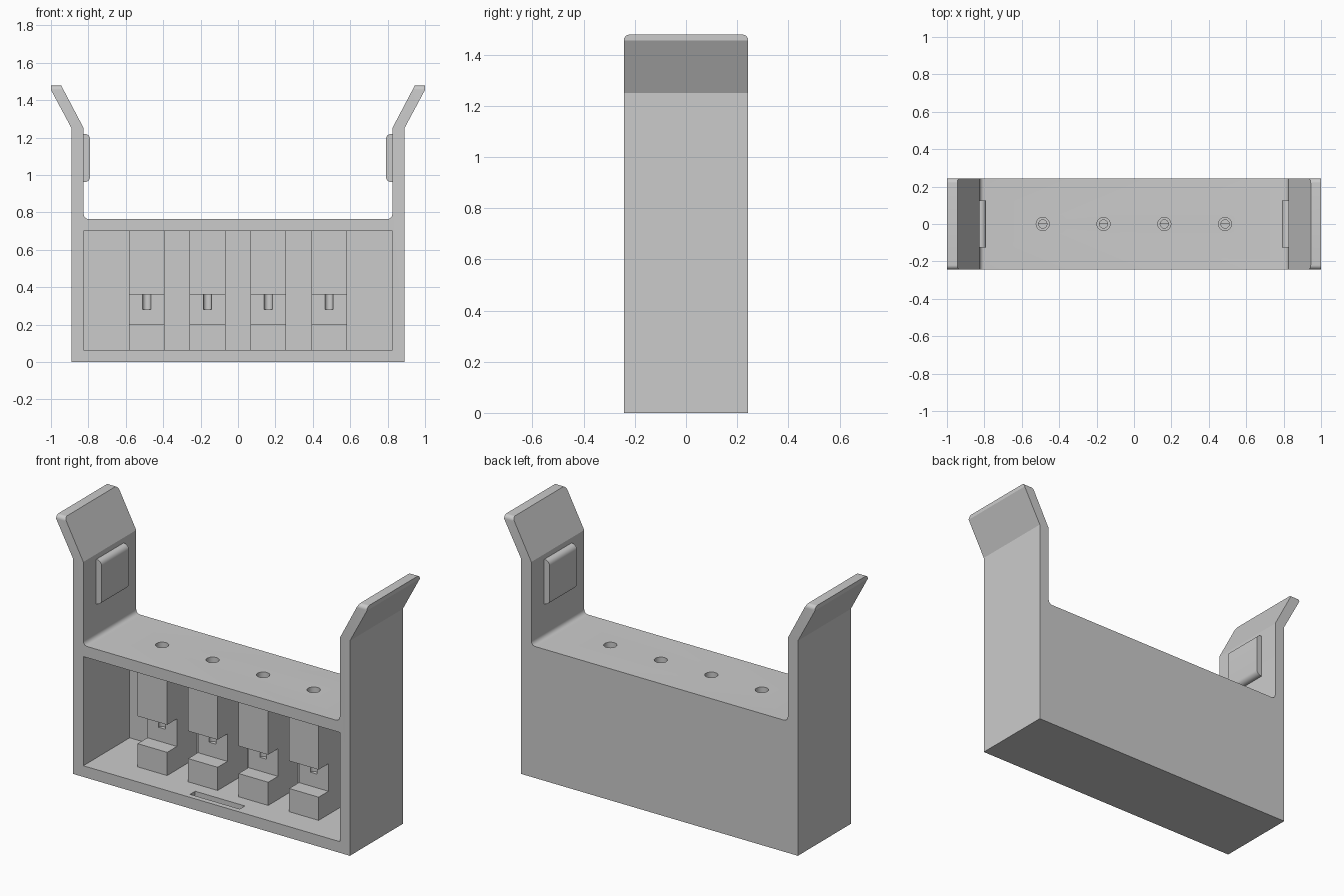
import bpy, bmesh, math
from mathutils import Matrix, Vector

if "Cube" in bpy.data.objects:
    bpy.data.objects.remove(bpy.data.objects["Cube"])

grey = bpy.data.materials.new("plain_grey")
grey.use_nodes = True
GREY = (0.6, 0.6, 0.6, 1)
grey.diffuse_color = GREY
grey.node_tree.nodes["Principled BSDF"].inputs["Base Color"].default_value = GREY

DEPTH = 0.243
SLOTS = [-0.488 + 0.325 * i for i in range(4)]


def finish(bm, name):
    bmesh.ops.recalc_face_normals(bm, faces=bm.faces)
    mesh = bpy.data.meshes.new(name)
    bm.to_mesh(mesh)
    bm.free()
    mesh.materials.append(grey)
    ob = bpy.data.objects.new(name, mesh)
    bpy.context.collection.objects.link(ob)
    return ob


def add_box(bm, x0, x1, y0, y1, z0, z1):
    size = Matrix.Diagonal((x1 - x0, y1 - y0, z1 - z0, 1))
    place = Matrix.Translation(((x0 + x1) / 2, (y0 + y1) / 2, (z0 + z1) / 2))
    return bmesh.ops.create_cube(bm, size=1, matrix=place @ size)["verts"]


def add_cylinder(bm, x, radius, z0, z1):
    bmesh.ops.create_cone(bm, cap_ends=True, segments=32, radius1=radius, radius2=radius,
                          depth=z1 - z0, matrix=Matrix.Translation((x, 0, (z0 + z1) / 2)))


def extrude_profile(bm, points, y0, y1):
    face = bm.faces.new([bm.verts.new((x, y0, z)) for x, z in points])
    out = bmesh.ops.extrude_face_region(bm, geom=[face])["geom"]
    bmesh.ops.translate(bm, verts=[v for v in out if isinstance(v, bmesh.types.BMVert)],
                        vec=(0, y1 - y0, 0))
    bmesh.ops.recalc_face_normals(bm, faces=bm.faces)


def bevel(bm, edges, radius, segments):
    bmesh.ops.bevel(bm, geom=edges, offset=radius, segments=segments, profile=0.5,
                    affect='EDGES', clamp_overlap=True)


def cut(ob, cutter):
    mod = ob.modifiers.new("cut", 'BOOLEAN')
    mod.operation = 'DIFFERENCE'
    mod.solver = 'EXACT'
    mod.object = cutter
    bpy.context.view_layer.objects.active = ob
    bpy.ops.object.modifier_apply(modifier=mod.name)


def smooth(ob):
    bpy.ops.object.select_all(action='DESELECT')
    ob.select_set(True)
    bpy.context.view_layer.objects.active = ob
    bpy.ops.object.shade_smooth_by_angle(angle=math.radians(35))


# Body: one U-shaped profile with flared arm tips
right = [(0.89, 0), (0.89, 1.25), (1.0, 1.455), (1.0, 1.478), (0.945, 1.478),
         (0.825, 1.25), (0.825, 0.765)]
bm = bmesh.new()
extrude_profile(bm, right + [(-x, z) for x, z in reversed(right)], -DEPTH, DEPTH)


def corner_edges(test):
    return [e for e in bm.edges if test(*[v.co for v in e.verts])]


# Rounded inner corners, then rounded tip corners and softened tip rims
bevel(bm, corner_edges(lambda a, b: abs(a.y - b.y) > 0.1 and abs(a.z - 0.765) < 0.01), 0.025, 5)
bevel(bm, corner_edges(lambda a, b: abs(a.y - b.y) < 0.01 and min(a.z, b.z) > 1.47
                       and a.x * b.x > 0), 0.065, 8)
bm.normal_update()
rims = set()
for f in bm.faces:
    c = f.calc_center_median()
    if c.z > 1.27 and 0.3 < abs(f.normal.z) < 0.7 and abs(f.normal.y) < 0.05:
        rims.update(e for e in f.edges if max(v.co.z for v in e.verts) > 1.27)
bevel(bm, list(rims), 0.01, 3)
body = finish(bm, "body")

# Cutters: front cavity, catch pocket in the floor, stepped screw holes
bm = bmesh.new()
add_box(bm, -0.825, 0.825, -0.4, 0.183, 0.065, 0.70)
cavity = finish(bm, "cavity_cutter")
bm = bmesh.new()
add_box(bm, -0.16, 0.16, -0.212, -0.165, 0.035, 0.1)
pocket = finish(bm, "pocket_cutter")
bm = bmesh.new()
for x in SLOTS:
    add_cylinder(bm, x, 0.022, 0.28, 0.9)
bores = finish(bm, "bore_cutter")
bm = bmesh.new()
for x in SLOTS:
    add_cylinder(bm, x, 0.035, 0.62, 0.9)
heads = finish(bm, "head_cutter")
cutters = [cavity, pocket, bores, heads]
for c in cutters:
    cut(body, c)
smooth(body)

# Pillars: C-shaped blocks inside the cavity, joined to the back wall
for i, x in enumerate(SLOTS):
    bm = bmesh.new()
    w = 0.095
    side = [(-0.09, 0.065), (0.183, 0.065), (0.183, 0.70), (-0.09, 0.70), (-0.09, 0.36),
            (0, 0.36), (0, 0.2), (-0.09, 0.2)]
    face = bm.faces.new([bm.verts.new((x - w, y, z)) for y, z in side])
    out = bmesh.ops.extrude_face_region(bm, geom=[face])["geom"]
    bmesh.ops.translate(bm, verts=[v for v in out if isinstance(v, bmesh.types.BMVert)],
                        vec=(2 * w, 0, 0))
    pillar = finish(bm, f"pillar_{i + 1}")
    cut(pillar, bores)
    cut(pillar, heads)
    smooth(pillar)

for c in cutters:
    bpy.data.objects.remove(c)

# Grip pads on the inner faces of the arms
for name, s in (("left_pad", 1), ("right_pad", -1)):
    bm = bmesh.new()
    add_box(bm, *sorted((s * 0.79, s * 0.83)), -0.125, 0.125, 0.962, 1.22)
    inner = [e for e in bm.edges if all(abs(v.co.x) < 0.8 for v in e.verts)
             and abs(e.verts[0].co.y - e.verts[1].co.y) > 0.1]
    bevel(bm, inner, 0.03, 6)
    smooth(finish(bm, name))
